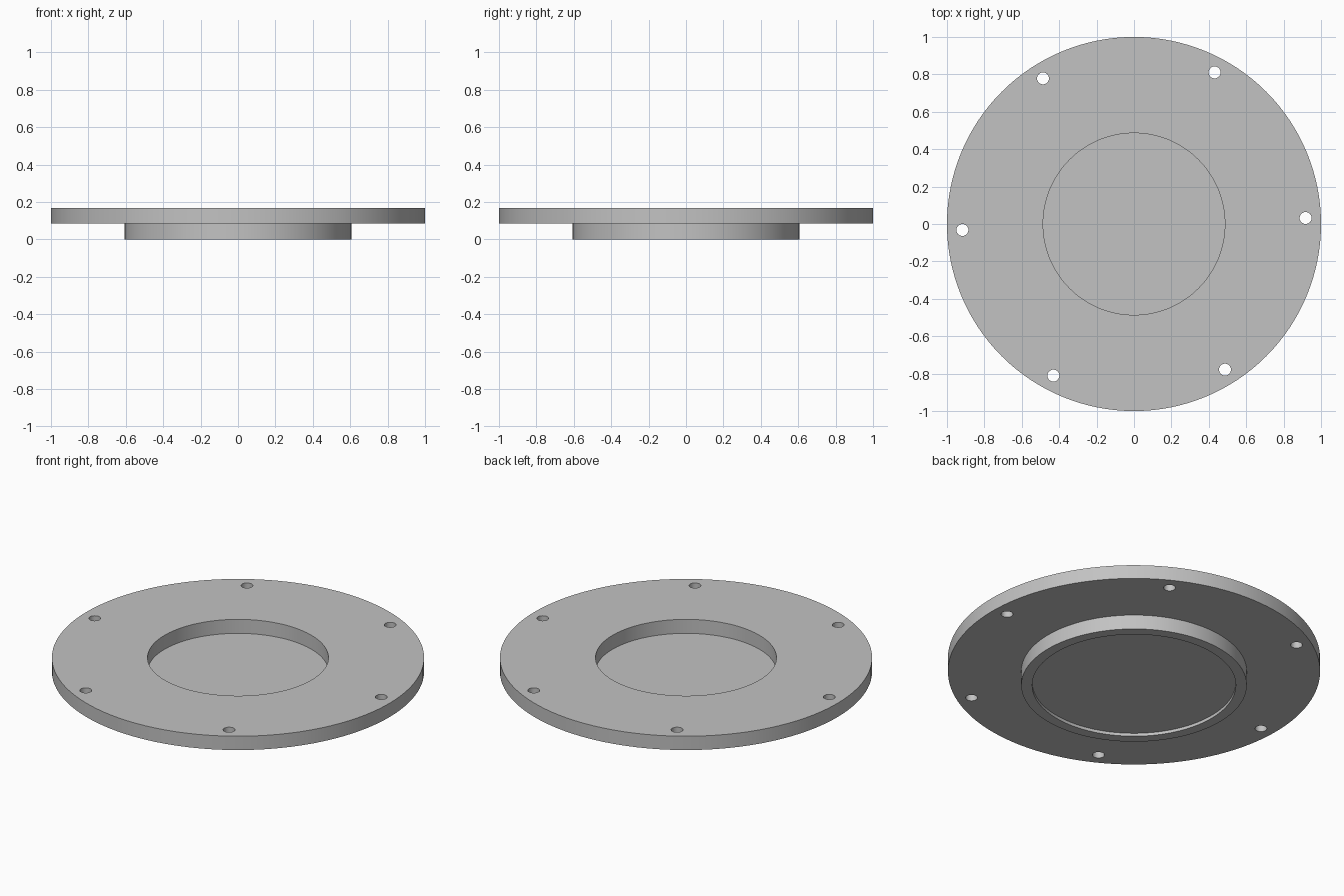
import bpy, bmesh
from math import radians, cos, sin, tau

cube = bpy.data.objects.get("Cube")
if cube:
    bpy.data.objects.remove(cube, do_unlink=True)

SEGMENTS = 128
TOP, FLANGE_BOTTOM, POCKET_FLOOR, UNDER_FLOOR = 0.168, 0.086, 0.085, 0.018
HOLES, HOLE_RADIUS, HOLE_CIRCLE, HOLE_TURN = 6, 0.032, 0.918, radians(2)

grey = bpy.data.materials.new("plain grey")
grey.use_nodes = True
colour = (0.54, 0.54, 0.54, 1)
grey.diffuse_color = colour
grey.node_tree.nodes["Principled BSDF"].inputs["Base Color"].default_value = colour


def make_object(name, bm):
    mesh = bpy.data.meshes.new(name)
    bm.to_mesh(mesh)
    bm.free()
    mesh.materials.append(grey)
    obj = bpy.data.objects.new(name, mesh)
    bpy.context.collection.objects.link(obj)
    return obj


def lathe(name, profile):
    """Revolve an (r, z) profile that starts and ends on the axis."""
    bm = bmesh.new()
    verts = [bm.verts.new((r, 0, z)) for r, z in profile]
    edges = [bm.edges.new(pair) for pair in zip(verts, verts[1:])]
    bmesh.ops.spin(bm, geom=verts + edges, cent=(0, 0, 0), axis=(0, 0, 1),
                   angle=tau, steps=SEGMENTS)
    bmesh.ops.remove_doubles(bm, verts=bm.verts, dist=1e-4)
    # Merge each fan on the axis into a single flat disc
    axis = [v for v in bm.verts if v.co.xy.length < 1e-3]
    bmesh.ops.dissolve_verts(bm, verts=axis)
    bmesh.ops.recalc_face_normals(bm, faces=bm.faces)
    return make_object(name, bm)


# Flange with a raised boss below, a pocket on top and a shallow recess beneath
flange = lathe("flange_plate", [
    (0, POCKET_FLOOR), (0.486, POCKET_FLOOR), (0.486, TOP), (1, TOP),
    (1, FLANGE_BOTTOM), (0.606, FLANGE_BOTTOM), (0.606, 0), (0.547, 0),
    (0.547, UNDER_FLOOR), (0, UNDER_FLOOR)])

# Ring of bolt holes
bm = bmesh.new()
for i in range(HOLES):
    a = HOLE_TURN + i * tau / HOLES
    ring = bmesh.ops.create_cone(bm, cap_ends=True, segments=32, depth=0.4,
                                 radius1=HOLE_RADIUS, radius2=HOLE_RADIUS)
    bmesh.ops.translate(bm, verts=ring["verts"],
                        vec=(HOLE_CIRCLE * cos(a), HOLE_CIRCLE * sin(a), FLANGE_BOTTOM))
cutter = make_object("bolt_hole_cutter", bm)
cutter.hide_render = True

bpy.ops.object.select_all(action="DESELECT")
bpy.context.view_layer.objects.active = flange
flange.select_set(True)
cut = flange.modifiers.new("bolt holes", "BOOLEAN")
cut.operation = "DIFFERENCE"
cut.solver = "EXACT"
cut.object = cutter
bpy.ops.object.modifier_apply(modifier=cut.name)
bpy.data.objects.remove(cutter, do_unlink=True)
bpy.ops.object.shade_smooth_by_angle(angle=radians(30))
